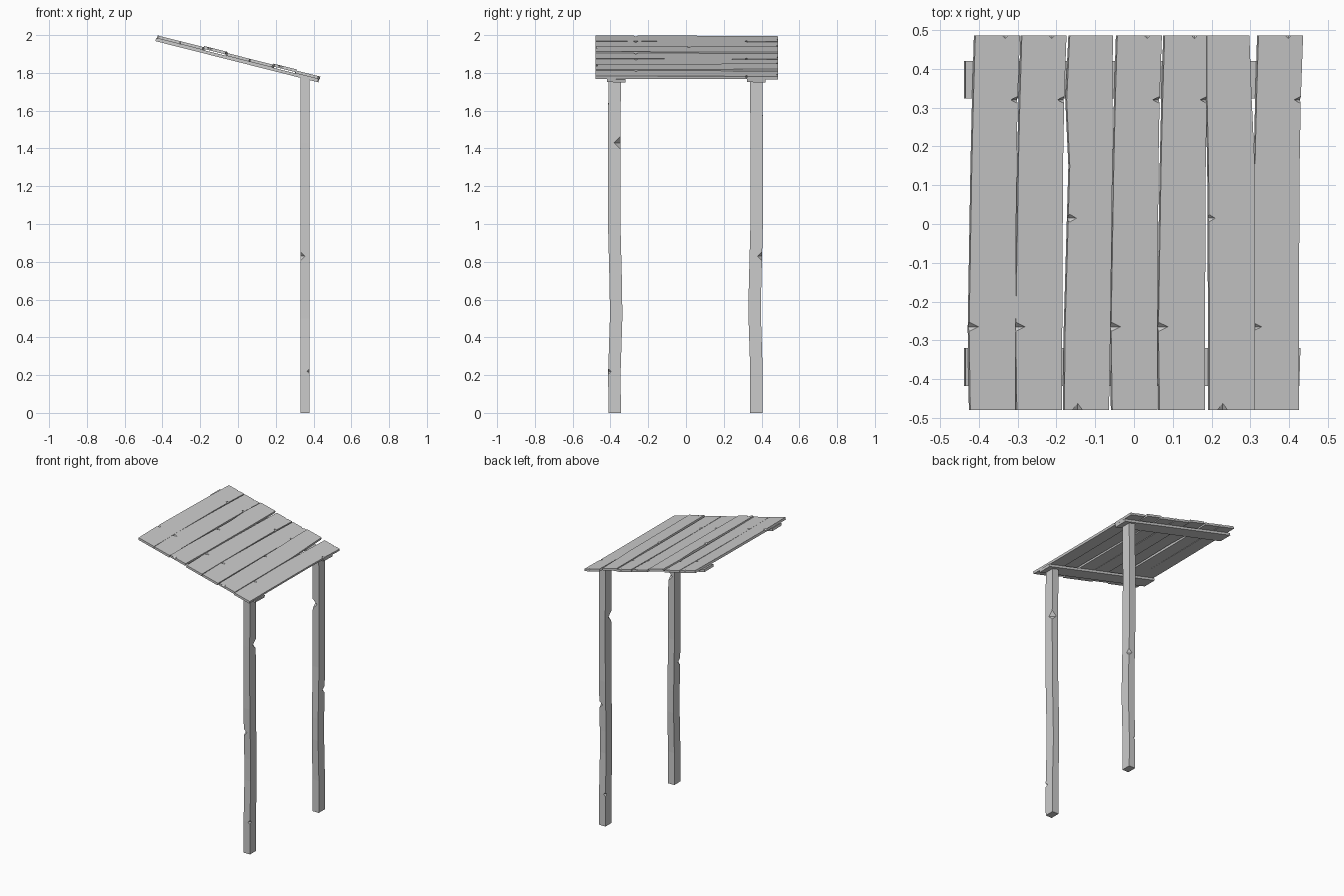
import bpy, bmesh
from mathutils import Matrix, Vector

if "Cube" in bpy.data.objects:
    bpy.data.objects.remove(bpy.data.objects["Cube"])

wood = bpy.data.materials.new("grey_wood")
wood.use_nodes = True
GREY = (0.6, 0.6, 0.6, 1)
wood.diffuse_color = GREY
wood.node_tree.nodes["Principled BSDF"].inputs["Base Color"].default_value = GREY


def add_object(name, bm):
    bmesh.ops.recalc_face_normals(bm, faces=bm.faces)
    mesh = bpy.data.meshes.new(name)
    bm.to_mesh(mesh)
    bm.free()
    mesh.materials.append(wood)
    obj = bpy.data.objects.new(name, mesh)
    bpy.context.collection.objects.link(obj)
    return obj


def loft(name, rings):
    """Skin four-sided rings into a closed beam."""
    bm = bmesh.new()
    loops = [[bm.verts.new(p) for p in ring] for ring in rings]
    for a, b in zip(loops, loops[1:]):
        for i in range(4):
            j = (i + 1) % 4
            bm.faces.new((a[i], a[j], b[j], b[i]))
    bm.faces.new(loops[0])
    bm.faces.new(loops[-1])
    return add_object(name, bm)


def chip(obj, places):
    """Cut diamond-shaped nicks, each given as centre and reach."""
    bm = bmesh.new()
    for centre, reach in places:
        move = Matrix.Translation(Vector(centre)) @ Matrix.Diagonal((*reach, 1))
        v = [bm.verts.new(move @ Vector(p)) for p in
             ((1, 0, 0), (0, 1, 0), (-1, 0, 0), (0, -1, 0), (0, 0, 1), (0, 0, -1))]
        for i in range(4):
            j = (i + 1) % 4
            bm.faces.new((v[i], v[j], v[4]))
            bm.faces.new((v[j], v[i], v[5]))
    cutter = add_object("nick_cutter", bm)
    cutter.hide_render = True
    mod = obj.modifiers.new("nicks", 'BOOLEAN')
    mod.operation = 'DIFFERENCE'
    mod.solver = 'EXACT'
    mod.object = cutter
    bpy.context.view_layer.objects.active = obj
    bpy.ops.object.modifier_apply(modifier=mod.name)
    bpy.data.objects.remove(cutter)


SLOPE = 0.253


def roof(x, y, depth):
    """Point at a depth below the sloping roof surface."""
    return (x - SLOPE * depth, y, 1.998 - SLOPE * (x + 0.425) - depth)


def board(name, sections, top, bottom):
    return loft(name, [[roof(l, y, top), roof(r, y, top),
                        roof(r, y, bottom), roof(l, y, bottom)]
                       for y, l, r in sections])


# Roof planks: left and right edges at stations along the depth
STATIONS = (-0.48, -0.27, 0.15, 0.32, 0.486)
STRAIGHT = ((0, 0.117), (-0.003, 0.117), (0.004, 0.119), (0.008, 0.122), (0.013, 0.128))
CROOKED = ((0, 0.115), (0.002, 0.119), (0.014, 0.124), (0.006, 0.124), (0.014, 0.125))
WIDE = ((0, 0.117), (0, 0.117), (-0.002, 0.117), (-0.006, 0.109), (-0.006, 0.103))
PLANKS = ((-0.422, STRAIGHT), (-0.302, STRAIGHT), (-0.181, CROOKED), (-0.056, STRAIGHT),
          (0.066, STRAIGHT), (0.193, WIDE), (0.308, STRAIGHT))
for n, (start, shape) in enumerate(PLANKS):
    lift = 0 if shape is STRAIGHT else -0.006
    sections = [(y, start + a, start + b) for y, (a, b) in zip(STATIONS, shape)]
    plank = board(f"roof_plank_{n + 1}", sections, lift, lift + 0.015)
    if shape is STRAIGHT:
        nicks = [(roof(start - 0.003, -0.265, lift), (0.05, 0.012, 0.012)),
                 (roof(start + 0.122, 0.32, lift), (0.03, 0.009, 0.01)),
                 (roof(start + 0.09, 0.486, lift), (0.01, 0.008, 0.008))]
    else:
        nicks = [(roof(sections[2][1], 0.015, lift), (0.03, 0.01, 0.01)),
                 (roof(start + 0.034, -0.48, lift), (0.02, 0.018, 0.01))]
    chip(plank, nicks)

# Battens under the planks
for name, y0, y1 in (("front_batten", -0.418, -0.32), ("back_batten", 0.323, 0.42)):
    board(name, [(y0, -0.43, 0.43), (y1, -0.43, 0.433)], 0.015, 0.031)

# Crooked posts; the back one is the front one turned half round
SWAY = ((0, 0), (0.22, -0.001), (0.5, 0.008), (0.65, 0.007), (1.0, -0.002),
        (1.43, -0.003), (1.75, 0.001))
X, HX, HY = 0.355, 0.024, 0.033
for name, y, turn in (("front_post", -0.378, 1), ("back_post", 0.372, -1)):
    rings = []
    for z, sway in SWAY:
        c = y + turn * sway
        ring = [(X + sx * HX, c + sy * HY) for sx, sy in
                ((-1, -1), (1, -1), (1, 1), (-1, 1))]
        if z == SWAY[-1][0]:
            rings.append([(px, py, roof(px, py, 0.024)[2]) for px, py in ring])
        else:
            rings.append([(px, py, z) for px, py in ring])
    post = loft(name, rings)
    chip(post, [((X + turn * sx * HX, y + turn * (sy * HY + shift), z), (r, r, r))
                for sx, sy, shift, z, r in ((1, 1, -0.003, 1.43, 0.033),
                                            (-1, -1, 0.002, 0.83, 0.024),
                                            (1, -1, 0, 0.22, 0.015))])
